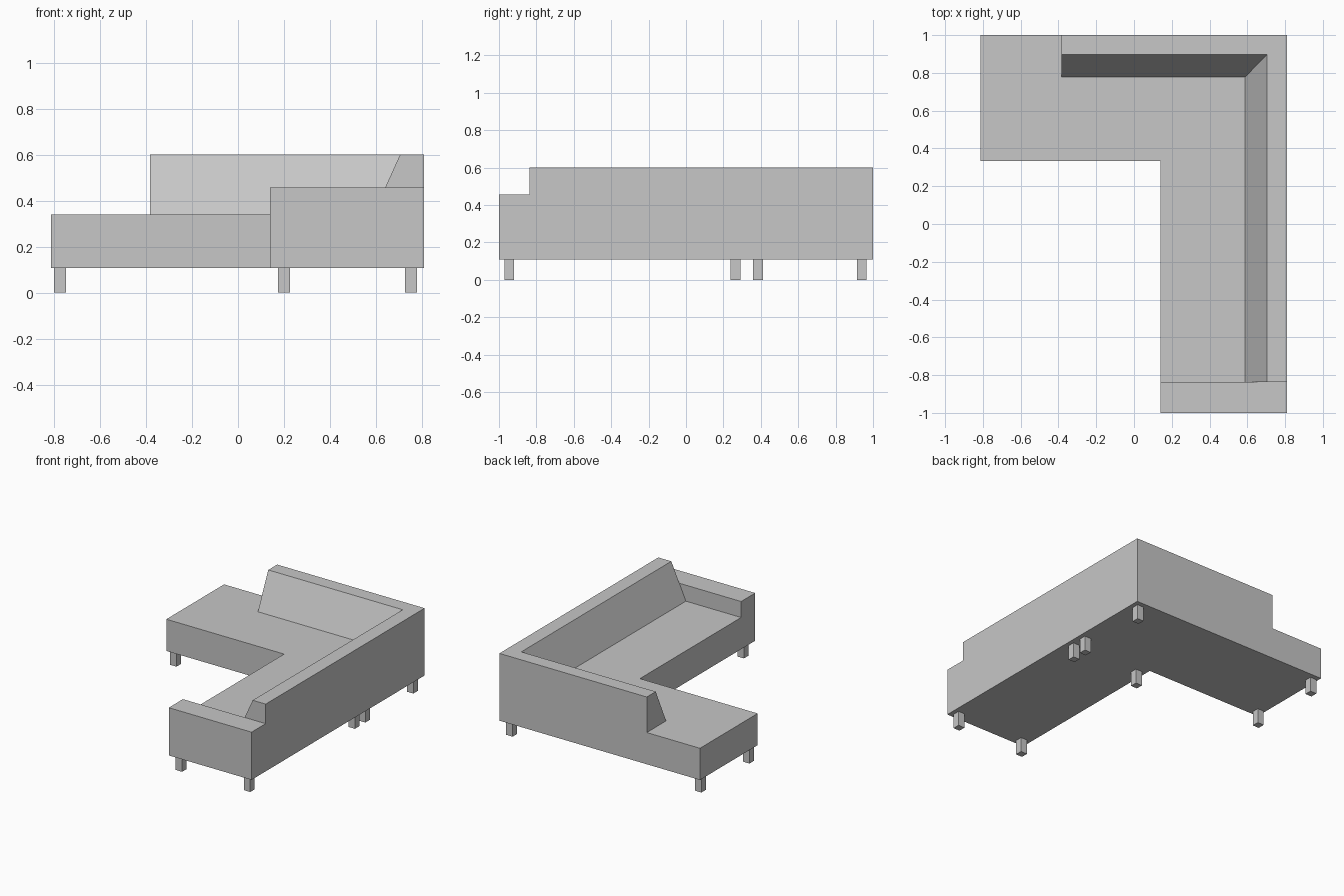
import bpy, bmesh

if "Cube" in bpy.data.objects:
    bpy.data.objects.remove(bpy.data.objects["Cube"])

BOTTOM, SEAT, ARM, TOP = 0.108, 0.34, 0.457, 0.60
LEFT, RIGHT, FRONT, BACK = -0.813, 0.81, -1.0, 1.0
ARM_BACK = -0.837      # rear face of the arm
BACK_END = -0.383      # free end of the backrest

grey = bpy.data.materials.new("grey_fabric")
grey.diffuse_color = (0.57, 0.57, 0.57, 1)
grey.use_nodes = True
grey.node_tree.nodes["Principled BSDF"].inputs["Base Color"].default_value = grey.diffuse_color


def loft(name, lower, z0, upper, z1):
    """Solid between two matching outlines at heights z0 and z1."""
    bm = bmesh.new()
    a = [bm.verts.new((x, y, z0)) for x, y in lower]
    b = [bm.verts.new((x, y, z1)) for x, y in upper]
    n = len(a)
    bm.faces.new(a[::-1])
    bm.faces.new(b)
    for i in range(n):
        j = (i + 1) % n
        bm.faces.new((a[i], a[j], b[j], b[i]))
    bmesh.ops.recalc_face_normals(bm, faces=bm.faces[:])
    mesh = bpy.data.meshes.new(name)
    bm.to_mesh(mesh)
    bm.free()
    mesh.materials.append(grey)
    obj = bpy.data.objects.new(name, mesh)
    bpy.context.collection.objects.link(obj)
    return obj


def rect(x0, x1, y0, y1):
    return [(x0, y0), (x1, y0), (x1, y1), (x0, y1)]


def back_outline(x_in, y_in):
    """L-shaped backrest outline with the given inner corner."""
    return [(RIGHT, ARM_BACK), (RIGHT, BACK), (BACK_END, BACK),
            (BACK_END, y_in), (x_in, y_in), (x_in, ARM_BACK)]


# L-shaped seat
seat_outline = [(0.14, FRONT), (RIGHT, FRONT), (RIGHT, BACK),
                (LEFT, BACK), (LEFT, 0.333), (0.14, 0.333)]
body = loft("sofa_body", seat_outline, BOTTOM, seat_outline, SEAT)

# Backrest with sloping inner faces, and the low arm at the front end
backrest = loft("backrest", back_outline(0.587, 0.777), SEAT,
                back_outline(0.705, 0.897), TOP)
arm_outline = rect(0.14, RIGHT, FRONT, ARM_BACK)
arm = loft("arm", arm_outline, SEAT, arm_outline, ARM)

# Merge the upholstered parts into one seamless body
bpy.context.view_layer.objects.active = body
for part in (backrest, arm):
    mod = body.modifiers.new("union", 'BOOLEAN')
    mod.operation = 'UNION'
    mod.solver = 'EXACT'
    mod.object = part
    bpy.ops.object.modifier_apply(modifier=mod.name)
    bpy.data.objects.remove(part)
bm = bmesh.new()
bm.from_mesh(body.data)
bmesh.ops.remove_doubles(bm, verts=bm.verts[:], dist=0.0005)
bmesh.ops.dissolve_limit(bm, angle_limit=0.01, verts=bm.verts[:], edges=bm.edges[:])
bm.to_mesh(body.data)
bm.free()

# Square legs
H = 0.026
for i, (x, y) in enumerate([(-0.775, 0.94), (-0.775, 0.385), (0.753, 0.94), (0.753, 0.385),
                            (0.753, 0.265), (0.201, 0.265), (0.201, -0.945), (0.753, -0.945)]):
    foot = rect(x - H, x + H, y - H, y + H)
    loft(f"leg_{i + 1}", foot, 0, foot, BOTTOM)
